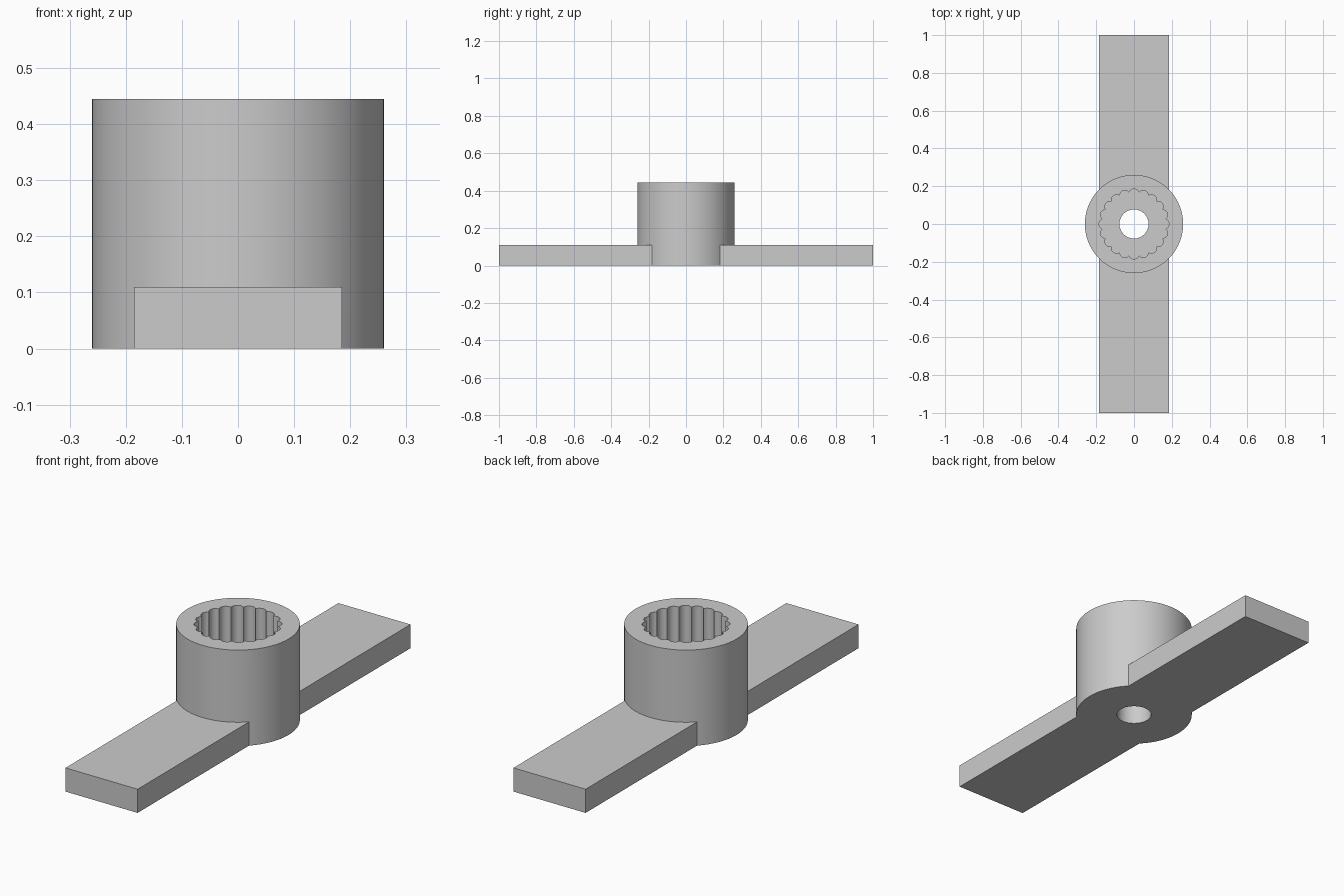
import bpy, bmesh
from math import sin, cos, pi, sqrt, asin, radians

default = bpy.data.objects.get("Cube")
if default:
    bpy.data.objects.remove(default, do_unlink=True)

HUB_R, HUB_H = 0.26, 0.445
ARM_HALF, ARM_H = 0.185, 0.11
BORE_R = 0.077
LOBES, LOBE_RING, LOBE_R = 20, 0.157, 0.028

plastic = bpy.data.materials.new("grey plastic")
GREY = (0.6, 0.6, 0.6, 1)
plastic.diffuse_color = GREY
plastic.use_nodes = True
plastic.node_tree.nodes["Principled BSDF"].inputs["Base Color"].default_value = GREY


def prism(name, outline, z0, z1):
    """Extrude a closed outline from z0 up to z1."""
    bm = bmesh.new()
    base = bm.faces.new([bm.verts.new((x, y, z0)) for x, y in outline])
    top = bmesh.ops.extrude_face_region(bm, geom=[base])["geom"]
    bmesh.ops.translate(bm, vec=(0, 0, z1 - z0),
                        verts=[v for v in top if isinstance(v, bmesh.types.BMVert)])
    bmesh.ops.recalc_face_normals(bm, faces=bm.faces)
    mesh = bpy.data.meshes.new(name)
    bm.to_mesh(mesh)
    bm.free()
    mesh.materials.append(plastic)
    obj = bpy.data.objects.new(name, mesh)
    bpy.context.collection.objects.link(obj)
    return obj


def circle(r, n):
    return [(r * cos(2 * pi * i / n), r * sin(2 * pi * i / n)) for i in range(n)]


def scallops(steps=8):
    """Ring of outward round lobes meeting in sharp cusps."""
    half = pi / LOBES
    cusp = LOBE_RING * cos(half) + sqrt(LOBE_R ** 2 - (LOBE_RING * sin(half)) ** 2)
    sweep = pi - asin(cusp * sin(half) / LOBE_R)
    if cusp * cos(half) > LOBE_RING:
        sweep = pi - sweep
    points = []
    for k in range(LOBES):
        a = 2 * half * k
        for i in range(steps):
            t = a - sweep + 2 * sweep * i / steps
            points.append((LOBE_RING * cos(a) + LOBE_R * cos(t),
                           LOBE_RING * sin(a) + LOBE_R * sin(t)))
    return points


def combine(target, other, operation):
    mod = target.modifiers.new(operation.lower(), "BOOLEAN")
    mod.object, mod.operation, mod.solver = other, operation, "EXACT"
    bpy.context.view_layer.objects.active = target
    bpy.ops.object.modifier_apply(modifier=mod.name)
    bpy.data.objects.remove(other, do_unlink=True)


# Round hub joined to the flat double arm
horn = prism("hub_with_double_arm", circle(HUB_R, 96), 0, HUB_H)
w = ARM_HALF
combine(horn, prism("arm", [(-w, -1), (w, -1), (w, 1), (-w, 1)], 0, ARM_H), "UNION")

# Splined socket from the top, screw bore right through
combine(horn, prism("socket", scallops(), ARM_H, HUB_H + 0.1), "DIFFERENCE")
combine(horn, prism("bore", circle(BORE_R, 64), -0.1, HUB_H), "DIFFERENCE")

bpy.ops.object.select_all(action="DESELECT")
horn.select_set(True)
bpy.context.view_layer.objects.active = horn
bpy.ops.object.shade_smooth_by_angle(angle=radians(30))
